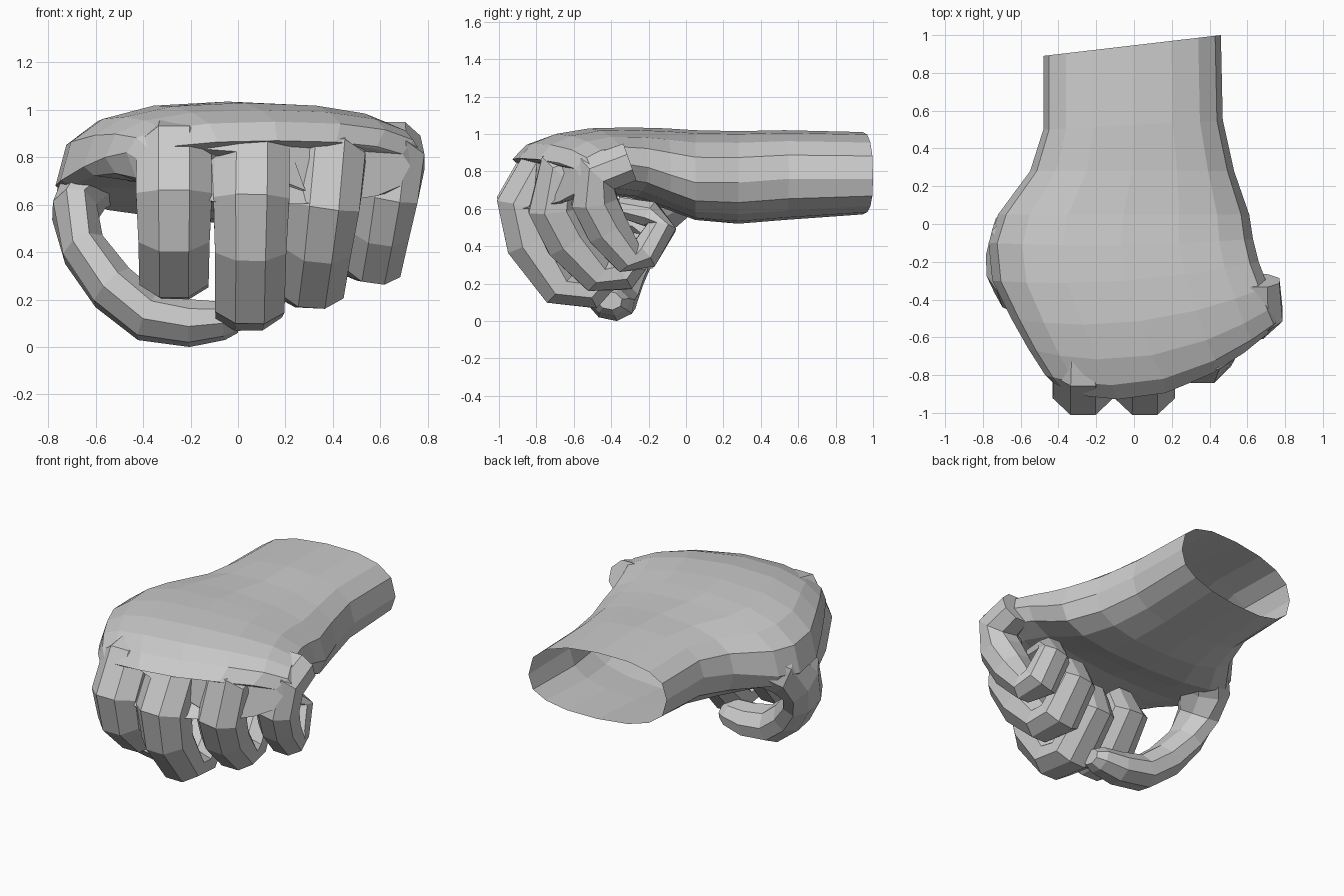
import bpy, bmesh, math
from mathutils import Vector

if "Cube" in bpy.data.objects:
    bpy.data.objects.remove(bpy.data.objects["Cube"])


def loft(name, rings):
    # closed flat-shaded skin over a list of point rings
    bm = bmesh.new()
    vs = [[bm.verts.new(p) for p in r] for r in rings]
    n = len(vs[0])
    for a, b in zip(vs, vs[1:]):
        for i in range(n):
            j = (i + 1) % n
            bm.faces.new((a[i], a[j], b[j], b[i]))
    bm.faces.new(vs[0])
    bm.faces.new(vs[-1])
    bmesh.ops.recalc_face_normals(bm, faces=bm.faces)
    me = bpy.data.meshes.new(name)
    bm.to_mesh(me)
    bm.free()
    ob = bpy.data.objects.new(name, me)
    bpy.context.collection.objects.link(ob)
    return ob


def tube(name, pts, sizes, side, n=8):
    # digit: sizes are (half width along side, half thickness)
    pts = [Vector(p) for p in pts]
    rings = []
    for k, p in enumerate(pts):
        t = (pts[min(k + 1, len(pts) - 1)] - pts[max(k - 1, 0)]).normalized()
        s = Vector(side)
        s = (s - t * s.dot(t)).normalized()
        m = t.cross(s)
        w, h = sizes[k]
        rings.append([p + s * w * math.cos(a) + m * h * math.sin(a)
                      for a in [2 * math.pi * (i + .5) / n for i in range(n)]])
    return loft(name, rings)


def power(v, e):
    return math.copysign(abs(v) ** e, v)


# Palm and wrist: y left, y right, x left, x right, z left, z right, top, bottom, bulge
sections = [
    (.89, 1.0, -.48, .46, .80, .76, 1.01, .57, 0),
    (.50, .55, -.48, .47, .80, .76, 1.02, .54, 0),
    (.28, .28, -.55, .53, .76, .74, 1.015, .52, 0),
    (.05, .05, -.72, .61, .70, .74, 1.02, .54, 0),
    (-.10, -.08, -.77, .63, .68, .78, 1.03, .60, .02),
    (-.30, -.20, -.75, .66, .70, .82, 1.035, .66, .05),
    (-.50, -.33, -.65, .71, .76, .84, 1.03, .68, .10),
    (-.66, -.43, -.56, .75, .80, .83, 1.0, .66, .15),
    (-.80, -.50, -.47, .78, .82, .80, .95, .60, .17),
    (-.87, -.56, -.40, .73, .78, .76, .87, .60, .18)]
rings = []
for yl, yr, xl, xr, zl, zr, top, bot, bulge in sections:
    ring = []
    for i in range(16):
        a = 2 * math.pi * i / 16
        u, v = power(math.cos(a), .85), power(math.sin(a), .75)
        f = (u + 1) / 2
        zm = zl + (zr - zl) * f
        z = zm + v * (top - zm if v > 0 else zm - bot)
        ring.append((xl + (xr - xl) * f, yl + (yr - yl) * f - bulge * (1 - u * u), z))
    rings.append(ring)
hand = loft("hand", rings)

# Fingers: x at knuckle, x at bottom bend, x at tip, width, then (y, z) path
fingers = {
    "index_finger": (-.27, -.27, -.25, .155, [(-.55, .86), (-.77, .81), (-.86, .64), (-.82, .47),
                     (-.68, .30), (-.55, .29), (-.37, .50), (-.42, .58), (-.56, .58)]),
    "middle_finger": (.06, .05, .03, .155, [(-.55, .86), (-.76, .80), (-.86, .62), (-.82, .42),
                      (-.67, .18), (-.53, .16), (-.32, .38), (-.36, .48), (-.52, .52)]),
    "ring_finger": (.39, .31, .25, .145, [(-.48, .86), (-.66, .79), (-.70, .60), (-.62, .43),
                    (-.47, .25), (-.35, .25), (-.20, .44), (-.26, .53), (-.42, .56)]),
    "little_finger": (.66, .57, .47, .125, [(-.30, .85), (-.47, .79), (-.49, .64), (-.42, .49),
                      (-.31, .34), (-.23, .35), (-.13, .50), (-.19, .57), (-.36, .61)])}
prof = [.95, 1.1, 1.12, 1.05, 1.02, .98, .88, .8, .6]
digits = []
for name, (xk, xb, xt, w, path) in fingers.items():
    pts = []
    for k, (y, z) in enumerate(path):
        x = xk + (xb - xk) * max(0, k - 1) / 3 if k < 5 else xb + (xt - xb) * (k - 4) / 4
        pts.append((x, y, z))
    sizes = [(w * s, w * s * (.95 if k < 4 else .75)) for k, s in enumerate(prof)]
    digits.append(tube(name, pts, sizes, (1, 0, 0)))

# Thumb sweeps down and under the fingers
digits.append(tube("thumb",
    [(-.50, .06, .77), (-.63, -.10, .70), (-.69, -.22, .57), (-.65, -.30, .41), (-.53, -.36, .25),
     (-.38, -.39, .13), (-.20, -.40, .10), (-.06, -.41, .11), (0, -.41, .11)],
    [(.15, .13), (.19, .13), (.18, .10), (.16, .10), (.15, .11),
     (.14, .11), (.13, .10), (.11, .08), (.07, .05)], (0, 1, -.2)))

# Merge the digits into one skin
for d in digits:
    mod = hand.modifiers.new(d.name, "BOOLEAN")
    mod.operation = "UNION"
    mod.solver = "EXACT"
    mod.object = d
dg = bpy.context.evaluated_depsgraph_get()
merged = bpy.data.meshes.new_from_object(hand.evaluated_get(dg))
hand.modifiers.clear()
hand.data = merged
for d in digits:
    bpy.data.objects.remove(d)

# Open the wrist end
bm = bmesh.new()
bm.from_mesh(merged)
end = [f for f in bm.faces if f.normal.y > .9 and f.calc_center_median().y > .85]
bmesh.ops.delete(bm, geom=end, context="FACES")
bm.to_mesh(merged)
bm.free()
